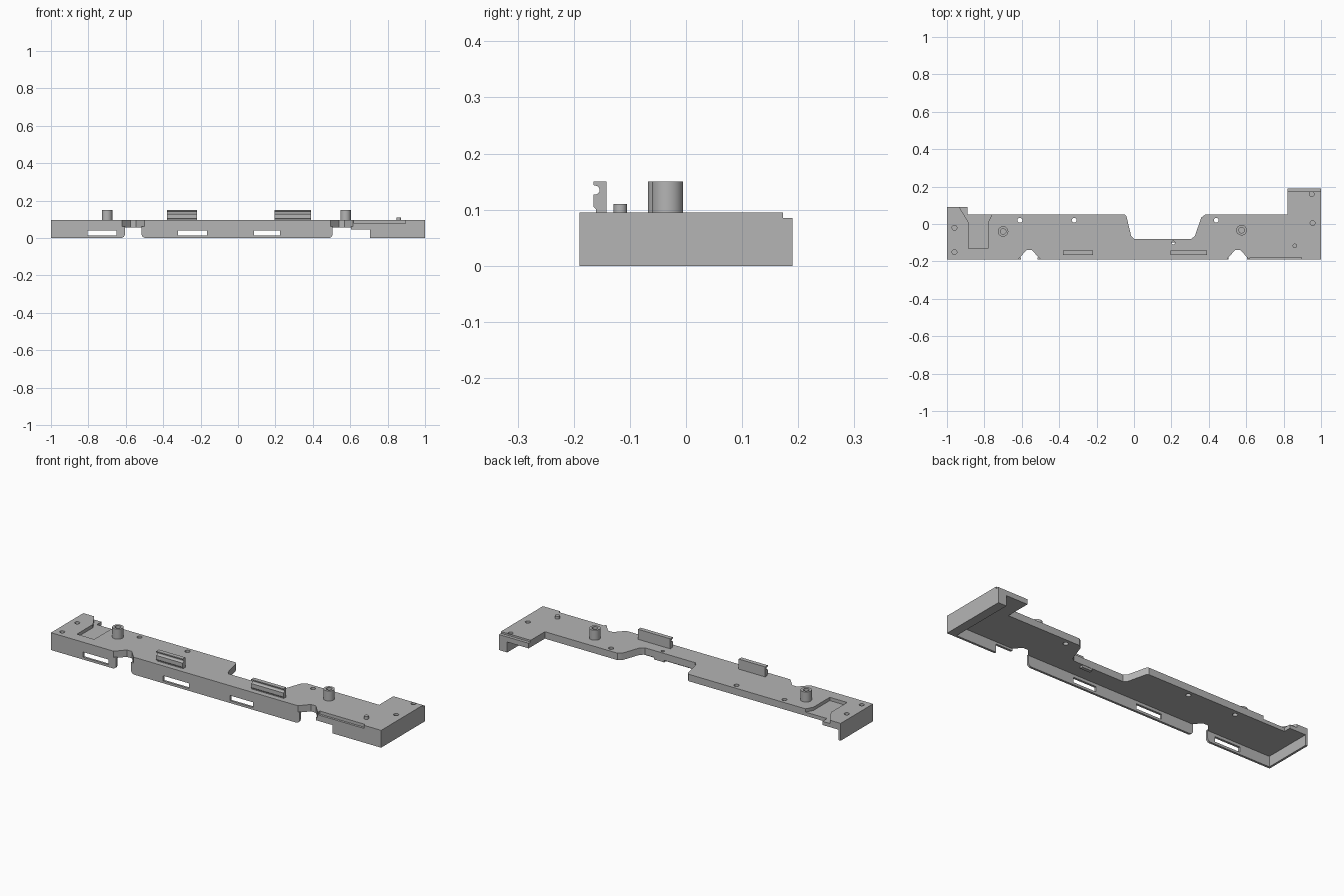
import bpy, bmesh, math
from mathutils import Vector

default = bpy.data.objects.get("Cube")
if default:
    bpy.data.objects.remove(default, do_unlink=True)

grey = bpy.data.materials.new("plain grey")
grey.use_nodes = True
colour = (0.46, 0.46, 0.46, 1)
grey.diffuse_color = colour
grey.node_tree.nodes["Principled BSDF"].inputs["Base Color"].default_value = colour

TOP, UNDER, FRONT = 0.095, 0.057, -0.19
WALL = 0.012


def prism(name, points, lo, hi, axis="z"):
    """Extrude a 2D outline along one axis."""
    place = {"z": lambda a, b, c: (a, b, c),
             "y": lambda a, b, c: (a, c, b),
             "x": lambda a, b, c: (c, a, b)}[axis]
    bm = bmesh.new()
    face = bm.faces.new([bm.verts.new(place(a, b, lo)) for a, b in points])
    extruded = bmesh.ops.extrude_face_region(bm, geom=[face])["geom"]
    shift = Vector(place(0, 0, hi - lo))
    bmesh.ops.translate(bm, vec=shift,
                        verts=[v for v in extruded if isinstance(v, bmesh.types.BMVert)])
    bmesh.ops.recalc_face_normals(bm, faces=bm.faces)
    mesh = bpy.data.meshes.new(name)
    bm.to_mesh(mesh)
    bm.free()
    mesh.materials.append(grey)
    obj = bpy.data.objects.new(name, mesh)
    bpy.context.collection.objects.link(obj)
    return obj


def rect(a0, a1, b0, b1):
    return [(a0, b0), (a1, b0), (a1, b1), (a0, b1)]


def arc(a, b, r, start=0, end=360, n=24):
    steps = n if end - start == 360 else n + 1
    angles = [math.radians(start + (end - start) * i / n) for i in range(steps)]
    return [(a + r * math.cos(t), b + r * math.sin(t)) for t in angles]


def cut(target, cutter):
    """Subtract a cutter and throw it away."""
    cutter.hide_render = True
    mod = target.modifiers.new("cut", "BOOLEAN")
    mod.operation, mod.solver, mod.object = "DIFFERENCE", "EXACT", cutter
    bpy.context.view_layer.objects.active = target
    bpy.ops.object.modifier_apply(modifier=mod.name)
    bpy.data.objects.remove(cutter, do_unlink=True)


def smooth(obj):
    bpy.ops.object.select_all(action="DESELECT")
    obj.select_set(True)
    bpy.context.view_layer.objects.active = obj
    bpy.ops.object.shade_smooth_by_angle(angle=math.radians(35))


# Top plate, with front notches and a wide back notch
outline = [(-1, FRONT)]
for x in (-0.56, 0.555):
    outline += [(x - 0.06, FRONT), (x - 0.015, -0.14), (x + 0.015, -0.14), (x + 0.06, FRONT)]
outline += [(1, FRONT), (1, 0.19), (0.82, 0.19), (0.82, 0.05), (0.38, 0.05), (0.36, 0.035),
            (0.325, -0.065), (0.305, -0.08), (0, -0.08), (-0.015, -0.065),
            (-0.04, 0.04), (-0.05, 0.05), (-0.89, 0.05), (-0.89, 0.09), (-1, 0.09)]
plate = prism("top_plate", outline, UNDER, TOP)

# Pocket, back lip and front groove in the plate
pocket = [(-0.94, 0.1), (-0.885, 0.01), (-0.885, -0.13), (-0.78, -0.13),
          (-0.78, 0.01), (-0.755, 0.06), (-0.755, 0.1)]
cut(plate, prism("pocket_cutter", pocket, 0.077, 0.2))
cut(plate, prism("lip_cutter", rect(0.7, 1.1, 0.173, 0.3), 0.085, 0.2))
cut(plate, prism("groove_cutter", rect(0.62, 0.895, -0.3, -0.178), 0.078, 0.2))

# Through holes and shallow holes
for x, y, r, floor in ((-0.61, 0.02, 0.013, 0), (-0.32, 0.02, 0.013, 0), (0.44, 0.02, 0.013, 0),
                       (0.21, -0.1, 0.009, 0), (-0.96, -0.02, 0.013, 0.075),
                       (-0.96, -0.15, 0.013, 0.075), (0.95, 0.16, 0.013, 0.07),
                       (0.955, 0.005, 0.013, 0.07)):
    cut(plate, prism("hole_cutter", arc(x, y, r), floor, 0.2))
smooth(plate)


# Front wall sections with rounded lower corners
def wall_outline(x0, x1, left_r, right_r):
    points = [(x0, UNDER + 0.005)]
    points += arc(x0 + left_r, left_r, left_r, 180, 270, 6) if left_r else [(x0, 0)]
    points += arc(x1 - right_r, right_r, right_r, 270, 360, 6) if right_r else [(x1, 0)]
    return points + [(x1, UNDER + 0.005)]


for name, x0, x1, rl, rr, windows in (
        ("front_wall_right", -1, -0.605, 0, 0.02, [(-0.805, -0.65)]),
        ("front_wall_middle", -0.515, 0.505, 0.02, 0.02, [(-0.32, -0.165), (0.085, 0.225)]),
        ("front_wall_left", 0.705, 1, 0, 0, [])):
    wall = prism(name, wall_outline(x0, x1, rl, rr), FRONT, FRONT + WALL, "y")
    for a, b in windows:
        cut(wall, prism("window_cutter", rect(a, b, 0.013, 0.041), -0.3, 0, "y"))
    smooth(wall)
prism("front_wall_bridge", rect(0.605, 0.71, 0.045, 0.062), FRONT, FRONT + WALL, "y")

# End walls, rounded along the lower front edge
for name, x0, x1, back in (("right_end_wall", -1, -1 + WALL, 0.09),
                           ("left_end_wall", 0.95, 1, 0.19)):
    side = arc(FRONT + 0.01, 0.01, 0.01, 180, 270, 5)
    side += [(back, 0), (back, UNDER + 0.005), (FRONT, UNDER + 0.005)]
    prism(name, side, x0, x1, "x")

# Screw bosses
for name, x, y in (("right_boss", -0.7, -0.04), ("left_boss", 0.575, -0.033)):
    boss = prism(name, arc(x, y, 0.028, n=32), TOP - 0.01, 0.15)
    cut(boss, prism("bore_cutter", arc(x, y, 0.015), 0.1, 0.2))
    smooth(boss)

# Locating pin
smooth(prism("locating_pin", arc(0.86, -0.117, 0.012), TOP - 0.01, 0.11))

# Upright clips with a rounded groove along the front
clip = [(-0.16, TOP - 0.01), (-0.142, TOP - 0.01), (-0.142, 0.15), (-0.165, 0.15), (-0.165, 0.144)]
clip += arc(-0.162, 0.135, 0.008, 270, 450, 8)[::-1]
clip += [(-0.165, 0.127), (-0.165, 0.105), (-0.16, 0.1)]
for name, x0, x1 in (("right_clip", -0.38, -0.22), ("left_clip", 0.195, 0.39)):
    smooth(prism(name, clip, x0, x1, "x"))

# Small hook under the narrow part
prism("hook_stem", rect(0.19, 0.25, -0.1, -0.082), 0.045, UNDER + 0.005)
